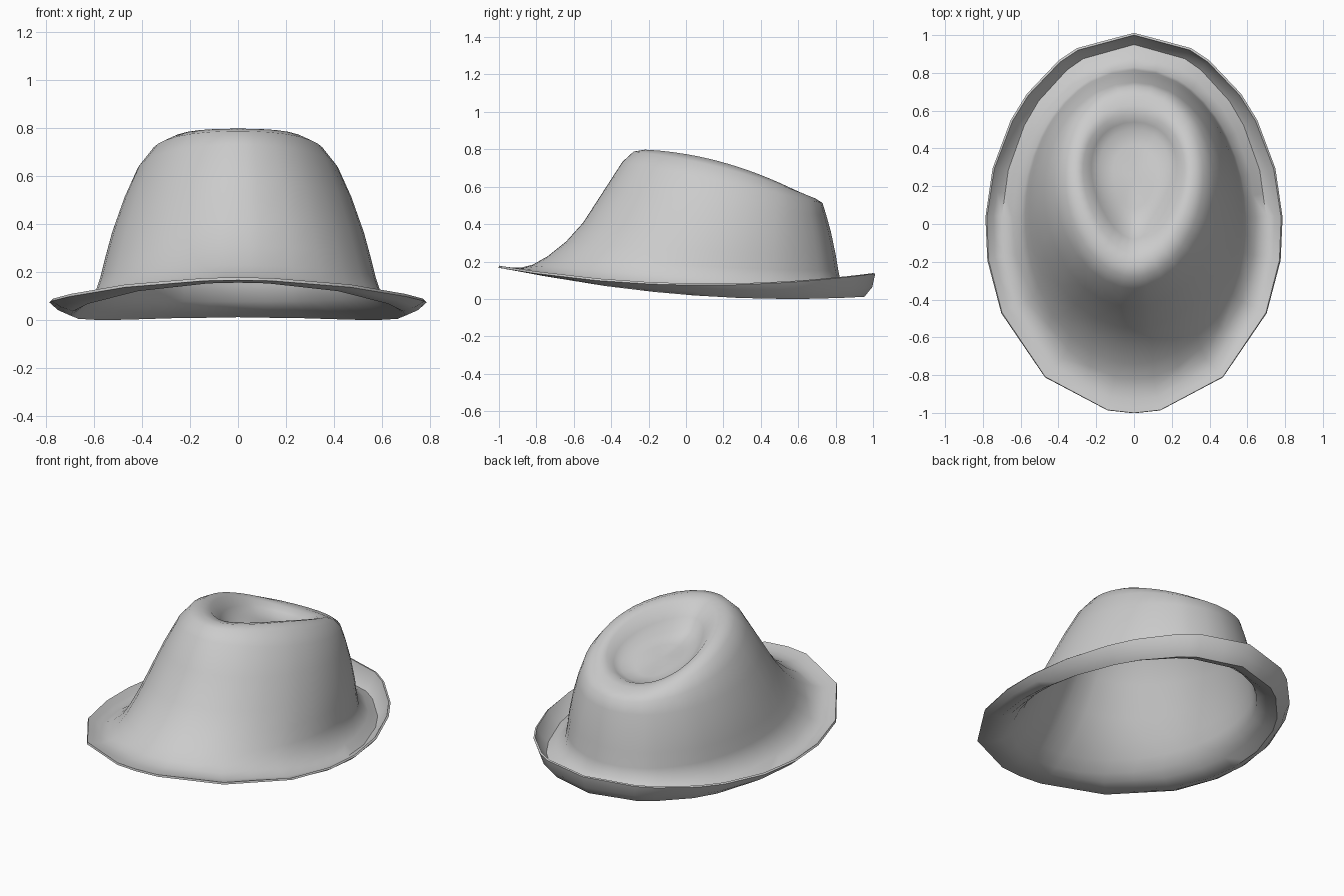
import bpy, bmesh
from math import sin, cos, radians

cube = bpy.data.objects.get("Cube")
if cube:
    bpy.data.objects.remove(cube)

# Felt material
felt = bpy.data.materials.new("grey_felt")
felt.use_nodes = True
felt.diffuse_color = (0.6, 0.6, 0.6, 1)
felt.node_tree.nodes["Principled BSDF"].inputs["Base Color"].default_value = (0.6, 0.6, 0.6, 1)

# Angles of the faceted brim corners, front to back, then mirrored
half = [0, 10, 36, 62, 79, 92, 107, 123, 133, 149, 157, 180]
corners = [radians(a) for a in half + [360 - a for a in half[-2:0:-1]]]


def ring_point(t, y_front, y_back, width, z_front, z_side, z_back, taper):
    c = -cos(t)
    x = width * sin(t) * (1 + taper * c)
    y = (y_front + y_back) / 2 + c * (y_back - y_front) / 2
    z = z_side + c * (z_back - z_front) / 2 + c * c * ((z_front + z_back) / 2 - z_side)
    return x, y, z


def ring(bm, faceted, *shape):
    """One closed loop; brim loops keep straight chords between corners."""
    verts = []
    for i, t in enumerate(corners):
        u = corners[i + 1] if i + 1 < len(corners) else radians(360)
        a, b = ring_point(t, *shape), ring_point(u, *shape)
        mid = [(p + q) / 2 for p, q in zip(a, b)] if faceted else ring_point((t + u) / 2, *shape)
        verts += [bm.verts.new(a), bm.verts.new(mid)]
    return verts


# y front, y back, half width, z front, z side, z back, taper
brim = [
    (-1.0, 1.0, 0.78, 0.18, 0.085, 0.14, -0.03),
    (-0.97, 0.985, 0.745, 0.175, 0.055, 0.07, -0.03),
    (-0.93, 0.95, 0.70, 0.17, 0.035, 0.025, -0.02),
    (-0.88, 0.89, 0.645, 0.17, 0.075, 0.045, 0),
]
crown = [
    (-0.82, 0.83, 0.595, 0.185, 0.12, 0.085, 0),
    (-0.74, 0.815, 0.575, 0.23, 0.18, 0.15, 0),
    (-0.64, 0.80, 0.555, 0.31, 0.26, 0.24, 0),
    (-0.55, 0.775, 0.525, 0.41, 0.37, 0.36, 0),
    (-0.44, 0.75, 0.475, 0.58, 0.51, 0.45, 0.02),
    (-0.34, 0.73, 0.42, 0.735, 0.63, 0.515, 0.05),
    (-0.28, 0.69, 0.365, 0.79, 0.70, 0.54, 0.1),
    (-0.22, 0.63, 0.31, 0.80, 0.73, 0.56, 0.16),
    (-0.15, 0.58, 0.265, 0.78, 0.715, 0.565, 0.2),
    (-0.08, 0.54, 0.22, 0.71, 0.655, 0.55, 0.25),
    (-0.03, 0.50, 0.18, 0.64, 0.615, 0.535, 0.25),
    (0.08, 0.42, 0.11, 0.60, 0.59, 0.54, 0.15),
]

# Hat shell: loft from brim edge up the crown and down into the pinched top
bm = bmesh.new()
loops = [ring(bm, True, *s) for s in brim] + [ring(bm, False, *s) for s in crown]
for low, high in zip(loops, loops[1:]):
    for i in range(len(low)):
        j = (i + 1) % len(low)
        bm.faces.new((low[i], low[j], high[j], high[i]))
centre = bm.verts.new((0, 0.25, 0.585))
top = loops[-1]
for i in range(len(top)):
    bm.faces.new((top[i], top[(i + 1) % len(top)], centre))
bmesh.ops.recalc_face_normals(bm, faces=bm.faces)
if centre.normal.z < 0 or sum(f.normal.z * f.calc_area() for f in bm.faces) < 0:
    if sum(f.normal.z * f.calc_area() for f in bm.faces) < 0:
        bmesh.ops.reverse_faces(bm, faces=bm.faces)

mesh = bpy.data.meshes.new("felt_hat")
bm.to_mesh(mesh)
bm.free()
mesh.materials.append(felt)
hat = bpy.data.objects.new("felt_hat", mesh)
bpy.context.collection.objects.link(hat)
bpy.context.view_layer.objects.active = hat
hat.select_set(True)

# Felt thickness, kept on the inside
solid = hat.modifiers.new("thickness", "SOLIDIFY")
solid.thickness = 0.012
solid.offset = -1
bpy.ops.object.modifier_apply(modifier=solid.name)
bpy.ops.object.shade_smooth_by_angle(angle=radians(60))

# Stand the hat on the ground
floor = min(v.co.z for v in hat.data.vertices)
for v in hat.data.vertices:
    v.co.z -= floor
